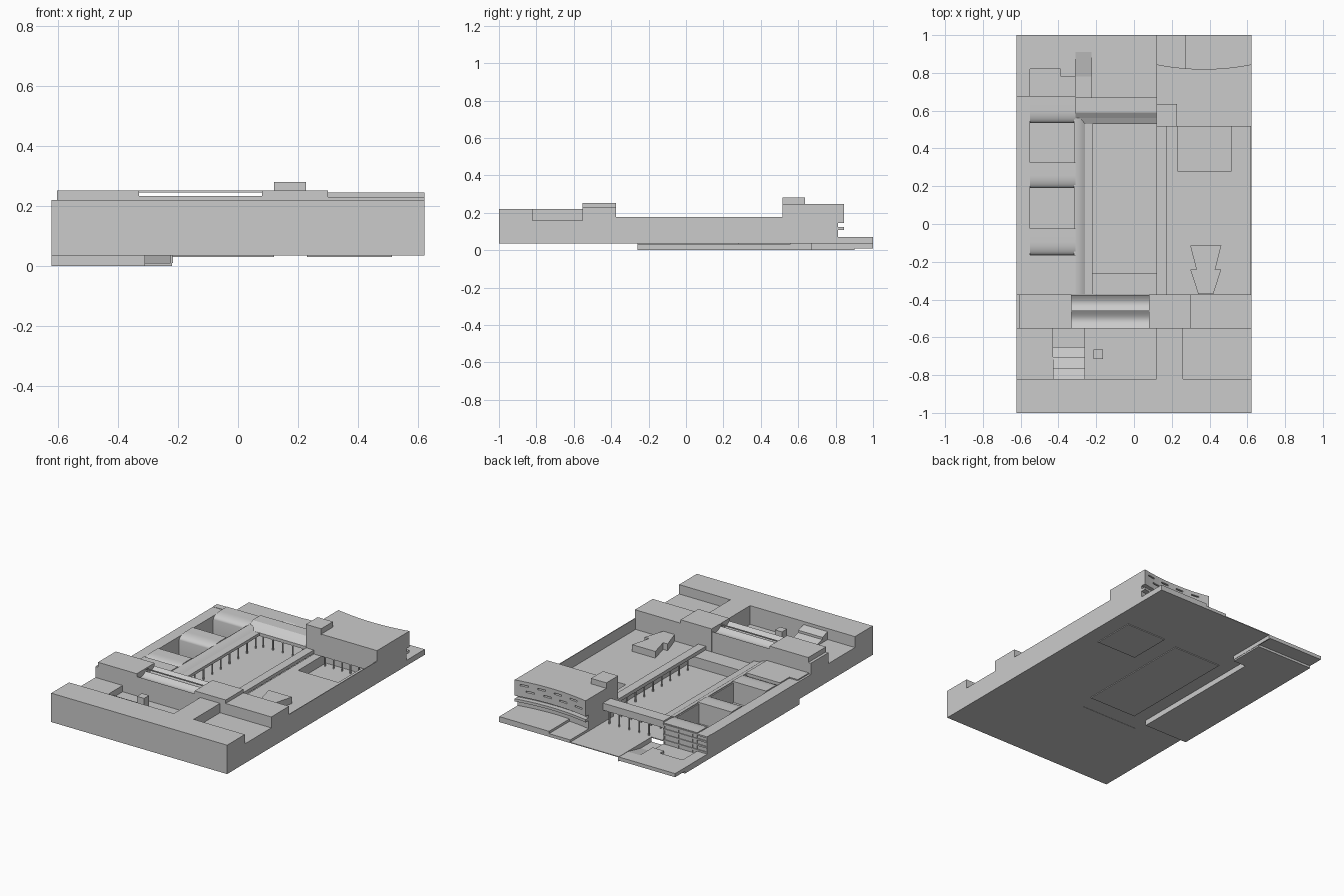
import bpy, bmesh, math
from mathutils import Vector, Matrix

if "Cube" in bpy.data.objects:
    bpy.data.objects.remove(bpy.data.objects["Cube"])


def finish(name, bm, smooth=False):
    bmesh.ops.recalc_face_normals(bm, faces=bm.faces)
    me = bpy.data.meshes.new(name)
    bm.to_mesh(me)
    bm.free()
    ob = bpy.data.objects.new(name, me)
    bpy.context.collection.objects.link(ob)
    if smooth:
        bpy.ops.object.select_all(action='DESELECT')
        bpy.context.view_layer.objects.active = ob
        ob.select_set(True)
        bpy.ops.object.shade_smooth_by_angle(angle=math.radians(30))
    return ob


def add_box(bm, x0, x1, y0, y1, z0, z1):
    m = Matrix.Translation(((x0 + x1) / 2, (y0 + y1) / 2, (z0 + z1) / 2))
    bmesh.ops.create_cube(bm, size=1, matrix=m @ Matrix.Diagonal((x1 - x0, y1 - y0, z1 - z0, 1)))


def boxes(name, *dims):
    bm = bmesh.new()
    for d in dims:
        add_box(bm, *d)
    return finish(name, bm)


def prism(name, pts, axis, a, b, smooth=False):
    """Extrude a profile: axis x takes (y, z), z takes (x, y)."""
    place = {'x': lambda p, t: (t, p[0], p[1]), 'y': lambda p, t: (p[0], t, p[1]),
             'z': lambda p, t: (p[0], p[1], t)}[axis]
    bm = bmesh.new()
    face = bm.faces.new([bm.verts.new(place(p, a)) for p in pts])
    ext = bmesh.ops.extrude_face_region(bm, geom=[face])
    move = Vector(place((0, 0), b - a))
    bmesh.ops.translate(bm, vec=move, verts=[v for v in ext['geom'] if isinstance(v, bmesh.types.BMVert)])
    return finish(name, bm, smooth)


def posts(name, places, z0, z1, r=0.005):
    bm = bmesh.new()
    for x, y in places:
        bmesh.ops.create_cone(bm, cap_ends=True, segments=8, radius1=r, radius2=r, depth=z1 - z0,
                              matrix=Matrix.Translation((x, y, (z0 + z1) / 2)))
    return finish(name, bm, True)


G = 0.035   # ground underside
P = 0.105   # plateau level
L, R = -.623, .623   # outer sides

# Front block, with the open stair yard and right terrace behind it
boxes("front_block", (L, R, -1, -.82, G, .22))
boxes("front_left_yard", (L, -.43, -.82, -.553, G, .15))
boxes("front_link", (.12, .26, -.82, -.553, G, .22))
boxes("front_right_terrace", (.26, R, -.82, -.553, G, .16))
boxes("stair_landing", (-.43, -.26, -.82, -.553, G, .11))
boxes("stair_pit_floor", (-.26, .12, -.82, -.553, G, .10))
prism("stair", [(-.82, .11), (-.82, .20), (-.765, .185), (-.765, .17), (-.705, .155),
                (-.705, .14), (-.65, .125), (-.65, .11)], 'x', -.43, -.26)
boxes("pit_chimney", (-.215, -.165, -.715, -.665, .10, .20))

# Cross hall with a double trough roof and a thin ridge bar
Y0, Y1 = -.553, -.373
boxes("hall_left", (-.605, -.33, Y0, Y1, G, .252))
boxes("hall_left_side", (L, -.605, Y0, Y1, G, .22))
boxes("hall_middle_right", (.08, .30, Y0, Y1, G, .252))
boxes("hall_right", (.30, R, Y0, Y1, G, .23))
trough = [(Y0, G)]
for k in range(2):
    for i in range(9):
        trough.append((Y0 + k * .09 + .088 * i / 8, .234 - .02 * math.sin(math.pi * i / 8)))
trough.append((trough[-1][0], G))
prism("hall_trough_roof", trough, 'x', -.33, .08, True)
boxes("hall_ridge_bar", (-.33, .08, -.464, -.457, .246, .252))

# Right plateau around the sunken court, with a thin outer parapet
CX0, CX1, CY0, CY1 = .23, .515, .28, .56
boxes("plateau_front", (.175, R, Y1, CY0, G, P))
boxes("plateau_sides", (.175, CX0, CY0, .56, G, P), (CX1, R, CY0, .56, G, P))
boxes("plateau_parapet", (R - .005, R, Y1, .517, P, .177))
boxes("sunken_court_floor", (CX0, CX1, CY0, CY1, .03, .045))
posts("sunken_court_posts", [(.25 + .06 * i, .525) for i in range(5)], .045, P)
half = [(.082, -.115), (.05, -.24), (.082, -.24), (.04, -.37)]
prism("angular_pavilion", [(.38 - a, b) for a, b in half] + [(.38 + a, b) for a, b in half[::-1]],
      'z', P, .148)


# Back building: curved facade, recessed lower floor, window slots
def arc(y):
    return [(.12 + (R - .12) * i / 12, y + .025 * ((i - 6) / 6) ** 2) for i in range(13)][::-1]


body = prism("back_building", [(.12, .517), (R, .517)] + arc(.82), 'z', .145, .246)
cut = bmesh.new()
for row, z in enumerate((.18, .215)):
    for i in range(4):
        x = .15 + .115 * i + .04 * row
        add_box(cut, x, x + .055, .805, .86, z, z + .009)
cutter = finish("window_cutter", cut)
cutter.hide_render = True
mod = body.modifiers.new("windows", 'BOOLEAN')
mod.object = cutter
mod.solver = 'EXACT'
result = bpy.data.meshes.new_from_object(body.evaluated_get(bpy.context.evaluated_depsgraph_get()))
body.modifiers.clear()
body.data = result
bpy.data.objects.remove(cutter)
boxes("back_building_overhang", (.12, R, .517, .56, P, .145))
prism("back_building_lower", [(.12, .56), (R, .56)] + arc(.788), 'z', G, .145)
prism("balcony_slab", [(.12, .75), (R, .75)] + arc(.82), 'z', .108, .125)
boxes("stair_tower", (.12, .228, .515, .635, .24, .281))

# Rear terrace
boxes("rear_terrace_high", (.27, R, .78, 1, G, .07))
boxes("rear_terrace_low", (.12, .27, .78, 1, G, .055))

# Central courtyard with galleries on posts
boxes("courtyard_floor", (-.22, .12, -.26, .53, .03, .04))
boxes("rear_yard_floor", (-.22, .12, .53, 1, G, .04))
boxes("courtyard_front_terrace", (-.31, .175, Y1, -.26, G, P))
boxes("gallery_floor", (-.31, -.22, -.26, .67, G, .04), (.12, .175, -.26, .56, G, .04))
boxes("right_gallery_roof", (.12, .175, Y1, .52, .108, .13))
prism("left_gallery_roof", [(-.31, .115), (-.31, .15), (-.295, .148), (-.275, .14), (-.26, .13),
                            (-.22, .128), (-.22, .11)], 'y', Y1, .56, True)
prism("rear_gallery_roof", [(.67, .12), (.67, .165), (.59, .165), (.56, .145), (.53, .13), (.53, .11)],
      'x', -.31, .12)
ys = [-.2 + .088 * i for i in range(9)]
posts("left_gallery_posts", [(-.228, y) for y in ys], .04, .115)
posts("right_gallery_posts", [(.128, y) for y in ys], .04, .11)
posts("rear_gallery_posts", [(-.2 + .07 * i, y) for i in range(5) for y in (.54, .66)], .04, .125)

# Left wing: ledge, end blocks and rounded roofs between light wells
boxes("left_lower_storey", (L, -.31, -.26, .90, 0, .02))
boxes("left_wing_ledge", (L, -.55, -.26, .67, .02, .148))
boxes("left_wing_front", (-.61, -.31, Y1, -.26, G, .155), (-.55, -.31, -.26, -.165, .02, .155))
boxes("left_wing_outer_base", (L, -.61, Y1, -.26, G, .148))
boxes("left_wing_well_wall", (-.318, -.31, -.17, .67, .02, .145))
for i, (a, b) in enumerate(((-.165, -.025), (.19, .325), (.535, .672))):
    m = (a + b) / 2
    prof = [(b, .02), (b, .155)]
    prof += [(m - (m - a) * math.sin(t * math.pi / 16), .125 + .03 * math.cos(t * math.pi / 16))
             for t in range(9)]
    prism("rounded_roof_%d" % (i + 1), prof + [(a, .02)], 'x', -.55, -.31, True)

# Rear facade of the left wing: stacked sun shelves with fins
boxes("sun_shelves", *[(L, -.31, .635, .677, z, z + .01) for z in (.04, .075, .11, .14)])
boxes("shelf_fins", *[(-.62 + .1 * i, -.614 + .1 * i, .635, .675, .02, .145) for i in range(4)])

# Rear left yard and ramp
boxes("rear_left_slab", (L, -.31, .82, 1, .015, .038))
boxes("rear_left_kerb", (L, -.55, .67, .82, .02, .038))
boxes("rear_step", (-.39, -.31, .78, .82, .02, .038))
boxes("ramp_side_wall", (-.225, -.218, .67, 1, .01, .04))
prism("ramp", [(.67, 0), (.67, .01), (.78, .01), (.91, .038), (1, .038), (1, .015), (.90, .015), (.90, 0)],
      'x', -.31, -.22)
